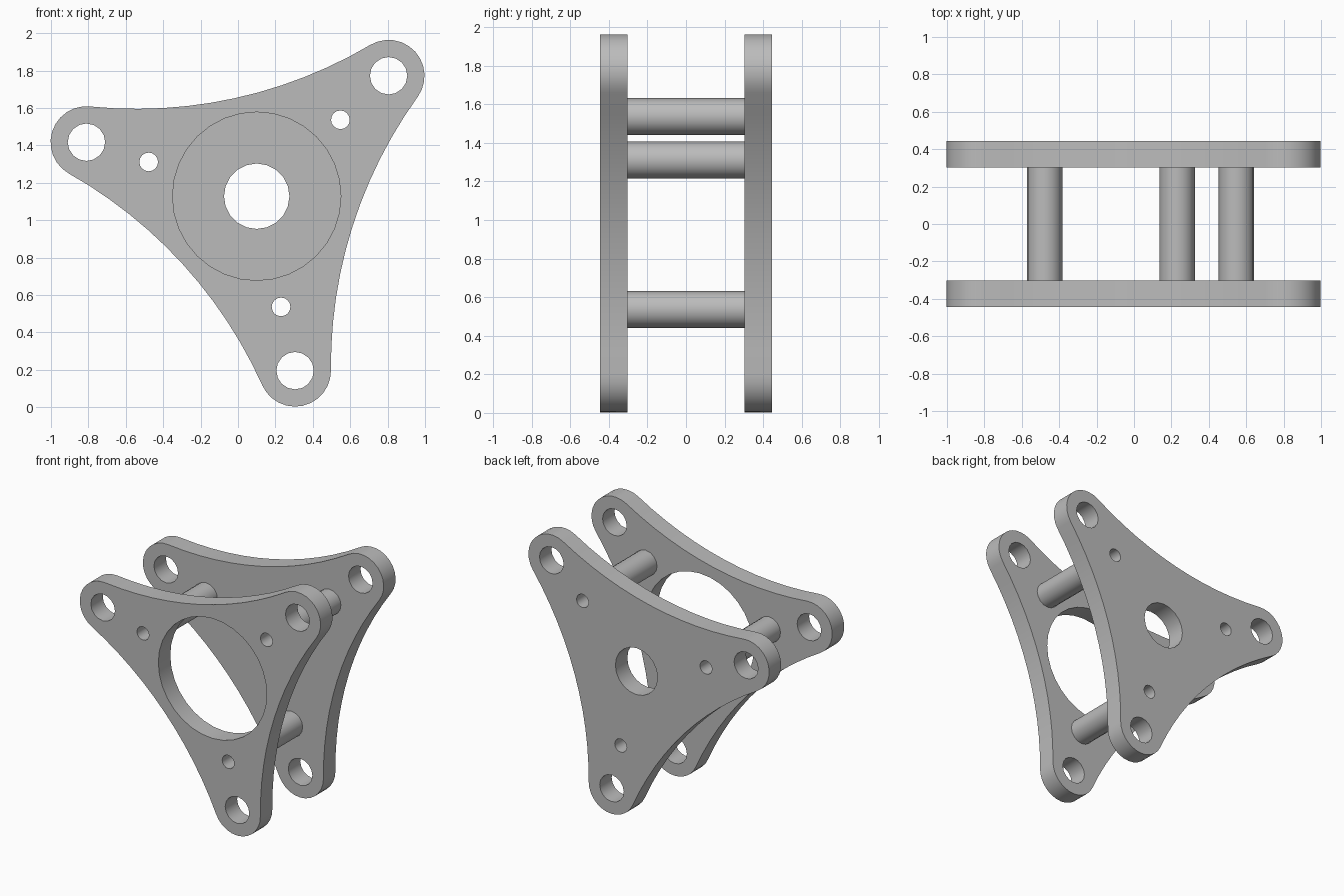
import bpy
import bmesh
from math import radians, sin, cos, tau, atan2, sqrt
from mathutils import Vector

cube = bpy.data.objects.get("Cube")
if cube:
    bpy.data.objects.remove(cube, do_unlink=True)

CENTRE = Vector((0.10, 1.128))   # plate centre in x, z
ARMS = [radians(42.4 + 120 * k) for k in range(3)]
ARM_REACH, PIN_REACH = 0.955, 0.606
LOBE_R, WAIST = 0.192, 0.537
INNER, OUTER = 0.303, 0.445      # plate faces, distance from the middle

grey = bpy.data.materials.new("plain grey")
grey.use_nodes = True
colour = (0.5, 0.5, 0.5, 1)
grey.diffuse_color = colour
grey.node_tree.nodes["Principled BSDF"].inputs["Base Color"].default_value = colour


def polar(angle, radius, origin=CENTRE):
    return origin + Vector((cos(angle), sin(angle))) * radius


def arc(origin, radius, start, end, steps):
    return [polar(start + (end - start) * i / steps, radius, origin) for i in range(steps + 1)]


def circle(origin, radius, sides):
    return arc(origin, radius, 0, tau, sides)[:-1]


def slab(name, loops, y0, y1):
    """Fill an outline with holes and extrude it along y."""
    bm = bmesh.new()
    edges = []
    for loop in loops:
        verts = [bm.verts.new((p.x, y0, p.y)) for p in loop]
        edges += [bm.edges.new((v, verts[i - 1])) for i, v in enumerate(verts)]
    bmesh.ops.triangle_fill(bm, edges=edges, use_beauty=True, normal=(0, -1, 0))
    grown = bmesh.ops.extrude_face_region(bm, geom=bm.faces[:], use_keep_orig=True)
    moved = [v for v in grown["geom"] if isinstance(v, bmesh.types.BMVert)]
    bmesh.ops.translate(bm, verts=moved, vec=(0, y1 - y0, 0))
    bmesh.ops.recalc_face_normals(bm, faces=bm.faces[:])
    mesh = bpy.data.meshes.new(name)
    bm.to_mesh(mesh)
    bm.free()
    mesh.materials.append(grey)
    obj = bpy.data.objects.new(name, mesh)
    bpy.context.collection.objects.link(obj)
    bpy.ops.object.select_all(action='DESELECT')
    obj.select_set(True)
    bpy.context.view_layer.objects.active = obj
    bpy.ops.object.shade_smooth_by_angle(angle=radians(35))
    return obj


# Three-armed outline: round lobes joined by concave arcs tangent to them
along, across = ARM_REACH * cos(tau / 6), ARM_REACH * sin(tau / 6)
gap = WAIST - along
hollow = (across**2 + gap**2 - LOBE_R**2) / (2 * (LOBE_R - gap))
swing = atan2(across, hollow + gap)

outline = []
for a in ARMS:
    side = a + tau / 6
    outline += arc(polar(a, ARM_REACH), LOBE_R, a - tau / 6 - swing, side + swing, 12)
    scoop = polar(side, hollow + WAIST)
    outline += arc(scoop, hollow, side + tau / 2 + swing, side + tau / 2 - swing, 12)[1:-1]

# Plates with lobe holes, pin holes and a centre opening
lobe_holes = [circle(polar(a, ARM_REACH), 0.1, 16) for a in ARMS]
pin_holes = [circle(polar(a, PIN_REACH), 0.05, 16) for a in ARMS]
common = [outline] + lobe_holes + pin_holes
slab("front_plate", common + [circle(CENTRE, 0.45, 32)], -OUTER, -INNER)
slab("back_plate", common + [circle(CENTRE, 0.175, 20)], INNER, OUTER)

# Hollow spacers between the plates
for label, a, hole in zip(("upper_left", "upper_right", "lower"), ARMS, pin_holes):
    slab(label + "_spacer", [circle(polar(a, PIN_REACH), 0.095, 16), hole], -INNER, INNER)
